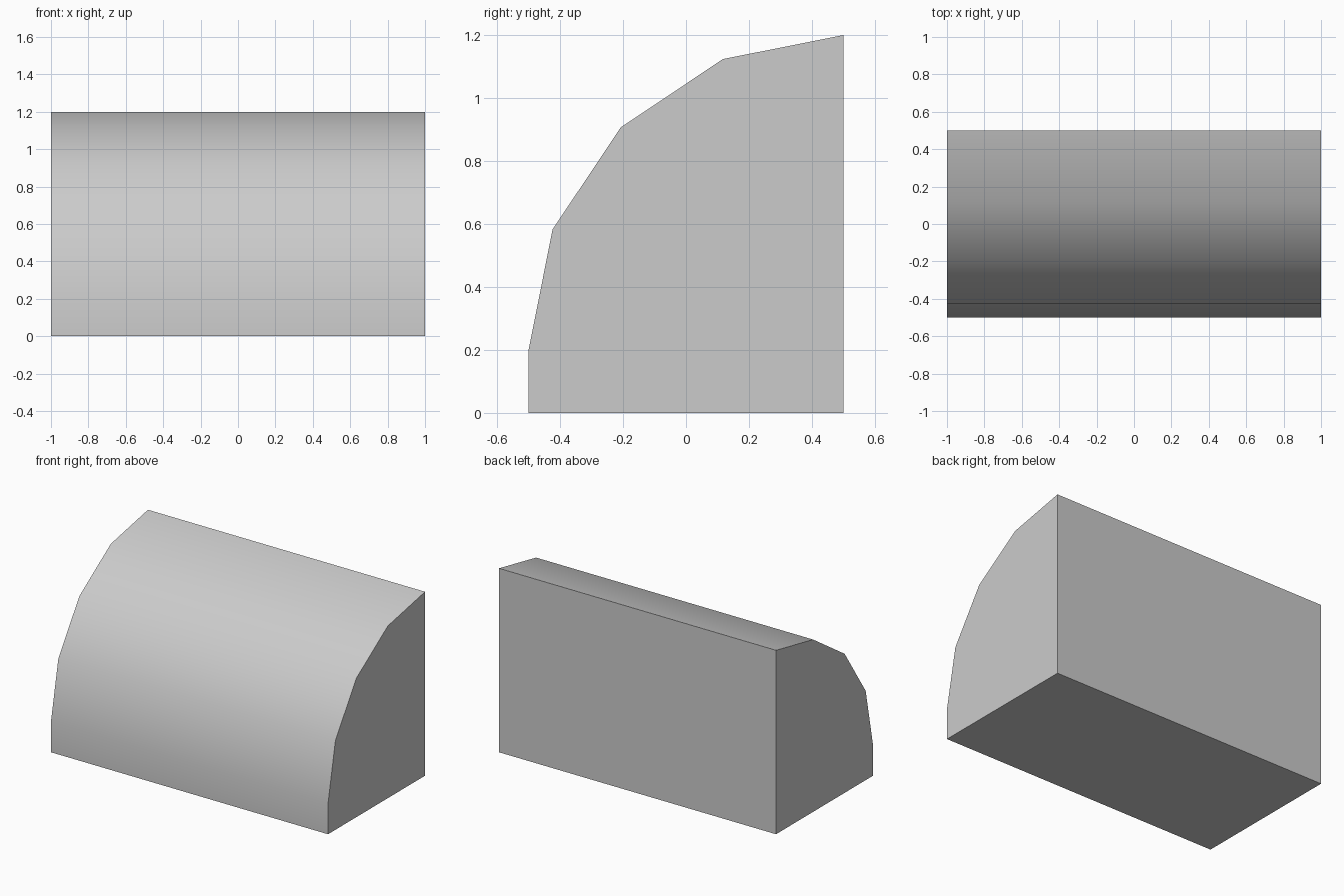
import bpy, bmesh
from math import sin, cos, pi, radians

if "Cube" in bpy.data.objects:
    bpy.data.objects.remove(bpy.data.objects["Cube"])

LENGTH, RADIUS, BASE, STEPS = 2.0, 1.0, 0.2, 4

# Side profile (y, z): flat base and back, quarter-round front
profile = [(0.5, 0.0), (-0.5, 0.0)]
for i in range(STEPS + 1):
    a = pi - i * (pi / 2) / STEPS
    profile.append((0.5 + RADIUS * cos(a), BASE + RADIUS * sin(a)))

# Extrude the profile along x
bm = bmesh.new()
cap = bm.faces.new([bm.verts.new((-LENGTH / 2, y, z)) for y, z in profile])
ext = bmesh.ops.extrude_face_region(bm, geom=[cap], use_keep_orig=True)
moved = [v for v in ext["geom"] if isinstance(v, bmesh.types.BMVert)]
bmesh.ops.translate(bm, verts=moved, vec=(LENGTH, 0, 0))
bmesh.ops.recalc_face_normals(bm, faces=bm.faces)

mesh = bpy.data.meshes.new("quarter_round_block")
bm.to_mesh(mesh)
bm.free()
block = bpy.data.objects.new("quarter_round_block", mesh)
bpy.context.collection.objects.link(block)

# Smooth the curved front, keep the outer edges sharp
bpy.context.view_layer.objects.active = block
block.select_set(True)
bpy.ops.object.shade_smooth_by_angle(angle=radians(30))
